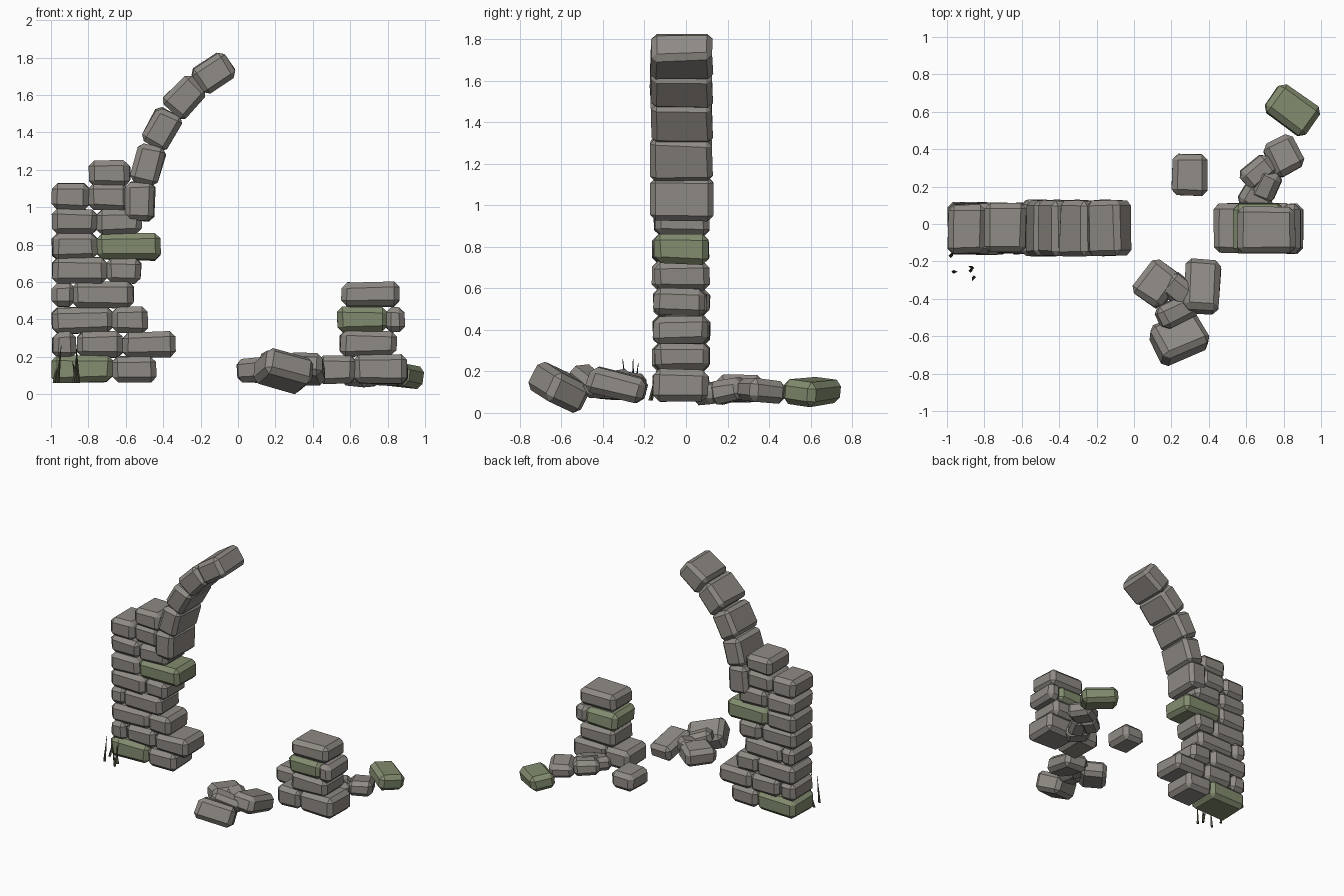
import bpy, bmesh, math, random
from mathutils import Matrix, Vector, Euler

if "Cube" in bpy.data.objects:
    bpy.data.objects.remove(bpy.data.objects["Cube"])

random.seed(4)


def material(name, rgb):
    m = bpy.data.materials.new(name)
    m.diffuse_color = (*rgb, 1)
    m.use_nodes = True
    m.node_tree.nodes["Principled BSDF"].inputs["Base Color"].default_value = m.diffuse_color
    return m


STONE = material("grey_stone", (0.275, 0.255, 0.232))
MOSS = material("mossy_stone", (0.222, 0.262, 0.158))
GRASS = material("dry_grass", (0.07, 0.075, 0.045))


def finish(bm, name, mat):
    bmesh.ops.recalc_face_normals(bm, faces=bm.faces[:])
    me = bpy.data.meshes.new(name)
    bm.to_mesh(me)
    bm.free()
    me.materials.append(mat)
    ob = bpy.data.objects.new(name, me)
    bpy.context.collection.objects.link(ob)
    return ob


def stone(name, center, size, rot=(0, 0, 0), mat=STONE, chamfer=0.03, jitter=0.007):
    """Slightly irregular block with chamfered edges; rotation in degrees."""
    bm = bmesh.new()
    bmesh.ops.create_cube(bm, size=1)
    for v in bm.verts:
        v.co = Vector([c * s + random.uniform(-jitter, jitter) for c, s in zip(v.co, size)])
    bmesh.ops.bevel(bm, geom=bm.edges[:], offset=chamfer, segments=1,
                    affect='EDGES', clamp_overlap=True)
    turn = Euler([math.radians(a) for a in rot]).to_matrix().to_4x4()
    bm.transform(Matrix.Translation(center) @ turn)
    return finish(bm, name, mat)


def course(name, z0, z1, spans, y=-0.025, depth=0.265):
    """One row of blocks; each span is (x0, x1, mossy)."""
    for x0, x1, mossy in spans:
        yy = y + random.uniform(-0.006, 0.006)
        stone(name, ((x0 + x1) / 2, yy, (z0 + z1) / 2),
              (x1 - x0 + 0.004, depth, z1 - z0 + 0.006), mat=MOSS if mossy else STONE)


# Tall pillar
course("pillar_stone", 0.06, 0.195, [(-0.99, -0.67, 1), (-0.67, -0.44, 0)])
course("pillar_stone", 0.195, 0.325, [(-0.99, -0.865, 0), (-0.865, -0.615, 0), (-0.61, -0.34, 0)])
course("pillar_stone", 0.325, 0.455, [(-0.99, -0.675, 0), (-0.675, -0.49, 0)])
course("pillar_stone", 0.46, 0.59, [(-0.99, -0.875, 0), (-0.88, -0.56, 0)])
course("pillar_stone", 0.59, 0.72, [(-0.99, -0.705, 0), (-0.705, -0.52, 0)])
course("pillar_stone", 0.715, 0.85, [(-0.99, -0.755, 0), (-0.755, -0.415, 1)])
course("pillar_stone", 0.85, 0.98, [(-0.99, -0.755, 0), (-0.75, -0.52, 0)])
course("pillar_stone", 0.98, 1.115, [(-0.99, -0.795, 0), (-0.80, -0.59, 0)])
course("pillar_stone", 1.11, 1.24, [(-0.80, -0.58, 0)])

# Broken arch
for x, z, lean in [(-0.525, 1.025, 3), (-0.482, 1.225, 14), (-0.407, 1.41, 28),
                   (-0.285, 1.58, 45), (-0.128, 1.712, 56)]:
    stone("arch_stone", (x, -0.022, z), (0.158, 0.30, 0.205), (0, lean, 0), chamfer=0.027)

# Short pillar stump
course("stump_stone", 0.055, 0.20, [(0.43, 0.63, 0), (0.625, 0.90, 0)])
course("stump_stone", 0.20, 0.33, [(0.55, 0.85, 0)])
course("stump_stone", 0.33, 0.46, [(0.53, 0.795, 1), (0.79, 0.89, 0)])
course("stump_stone", 0.465, 0.59, [(0.555, 0.86, 0)], y=-0.03, depth=0.25)

# Fallen stones: centre, size, rotation, mossy
fallen = [
    ((0.295, 0.265, 0.115), (0.185, 0.22, 0.13), (0, 0, 0), 0),
    ((0.845, 0.61, 0.097), (0.26, 0.185, 0.12), (-8, 4, -35), 1),
    ((0.80, 0.365, 0.10), (0.17, 0.19, 0.11), (-6, 3, 27), 0),
    ((0.665, 0.275, 0.105), (0.19, 0.13, 0.11), (4, 0, 38), 0),
    ((0.705, 0.205, 0.10), (0.13, 0.17, 0.11), (10, 0, -25), 0),
    ((0.65, 0.125, 0.09), (0.18, 0.13, 0.10), (0, 5, -35), 0),
    ((0.125, -0.32, 0.125), (0.19, 0.22, 0.13), (0, -5, -36), 0),
    ((0.365, -0.335, 0.128), (0.19, 0.28, 0.125), (-14, 0, -3), 0),
    ((0.24, -0.61, 0.115), (0.28, 0.21, 0.15), (-22, 14, 23), 0),
    ((0.23, -0.465, 0.145), (0.23, 0.13, 0.11), (6, 18, 25), 0),
    ((0.235, -0.35, 0.14), (0.17, 0.14, 0.11), (8, 5, -40), 0),
]
for c, s, r, mossy in fallen:
    stone("fallen_stone", c, s, r, MOSS if mossy else STONE)

# Grass blades: base x, base y, height, tip lean
for x, y, h, dx, dy in [(-0.98, -0.17, 0.15, 0.02, 0.03), (-0.965, -0.255, 0.20, 0.02, 0.0),
                        (-0.875, -0.25, 0.18, 0.015, 0.02), (-0.855, -0.285, 0.20, -0.01, -0.02),
                        (-0.865, -0.235, 0.12, -0.02, 0.01)]:
    bm = bmesh.new()
    bmesh.ops.create_cone(bm, cap_ends=True, segments=4, radius1=0.011, radius2=0.001, depth=h)
    for v in bm.verts:
        t = v.co.z / h + 0.5
        v.co += Vector((x + dx * t, y + dy * t, 0.055 + h / 2))
    finish(bm, "grass_blade", GRASS)

# Stand everything on the ground
bpy.context.view_layer.update()
low = min(v.co.z for o in bpy.data.objects for v in o.data.vertices)
for o in bpy.data.objects:
    o.data.transform(Matrix.Translation((0, 0, -low)))
